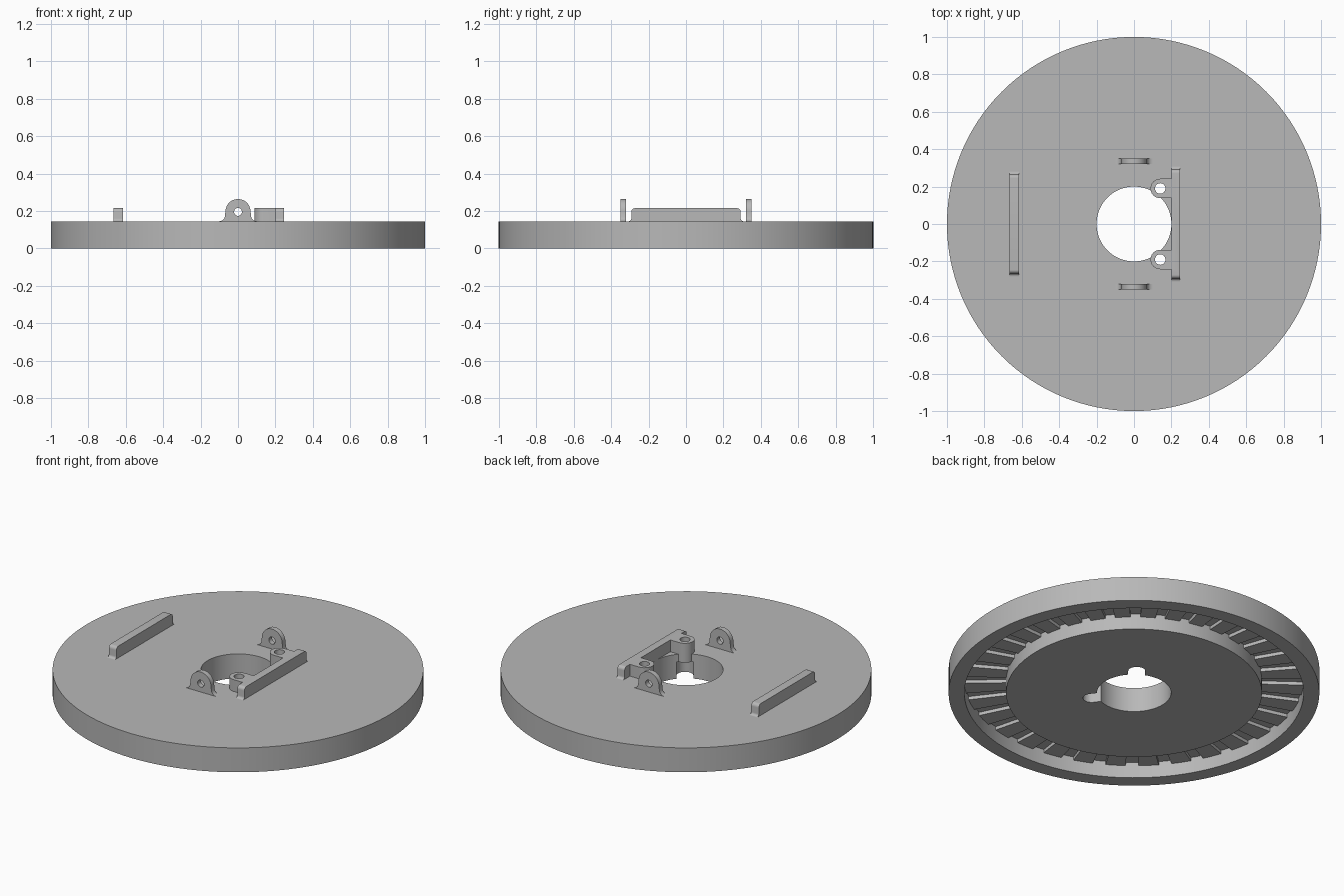
import bpy, bmesh, math
from math import sin, cos, pi, radians
from mathutils import Vector

if "Cube" in bpy.data.objects:
    bpy.data.objects.remove(bpy.data.objects["Cube"])

grey = bpy.data.materials.new("plain grey")
grey.use_nodes = True
grey.diffuse_color = (0.48, 0.48, 0.48, 1)
grey.node_tree.nodes["Principled BSDF"].inputs["Base Color"].default_value = (0.48, 0.48, 0.48, 1)

DECK, TOP = 0.145, 0.215


def finish(name, bm):
    bmesh.ops.recalc_face_normals(bm, faces=bm.faces)
    mesh = bpy.data.meshes.new(name)
    bm.to_mesh(mesh)
    bm.free()
    mesh.materials.append(grey)
    ob = bpy.data.objects.new(name, mesh)
    bpy.context.collection.objects.link(ob)
    return ob


def prism(name, outline, axis, lo, hi):
    """Extrude a 2D outline along x, y or z from lo to hi."""
    place = {"x": lambda a, b: (lo, a, b), "y": lambda a, b: (a, lo, b), "z": lambda a, b: (a, b, lo)}[axis]
    bm = bmesh.new()
    face = bm.faces.new([bm.verts.new(place(a, b)) for a, b in outline])
    out = bmesh.ops.extrude_face_region(bm, geom=[face])
    step = Vector([(hi - lo) * (axis == k) for k in "xyz"])
    bmesh.ops.translate(bm, vec=step, verts=[v for v in out["geom"] if isinstance(v, bmesh.types.BMVert)])
    return finish(name, bm)


def arc(cx, cy, r, start, end, n=12):
    angles = [radians(start + (end - start) * i / n) for i in range(n + 1)]
    return [(cx + r * cos(a), cy + r * sin(a)) for a in angles]


def circle(cx, cy, r):
    return arc(cx, cy, r, 0, 360, 32)[:-1]


def activate(ob):
    bpy.ops.object.select_all(action="DESELECT")
    ob.select_set(True)
    bpy.context.view_layer.objects.active = ob


def combine(ob, other, operation):
    mod = ob.modifiers.new("combine", "BOOLEAN")
    mod.operation, mod.object, mod.solver = operation, other, "EXACT"
    activate(ob)
    bpy.ops.object.modifier_apply(modifier=mod.name)
    bpy.data.objects.remove(other)


def smooth(ob):
    activate(ob)
    bpy.ops.object.shade_smooth_by_angle(angle=radians(30))


def lathe(name, profile, n=128):
    bm = bmesh.new()
    rings = [[bm.verts.new((r * cos(2 * pi * i / n), r * sin(2 * pi * i / n), z)) for r, z in profile]
             for i in range(n)]
    for i in range(n):
        a, b = rings[i], rings[(i + 1) % n]
        for j in range(len(profile)):
            k = (j + 1) % len(profile)
            bm.faces.new((a[j], b[j], b[k], a[k]))
    return finish(name, bm)


# Disc with centre hole and a ring channel underneath
disc = lathe("disc", [(0.2, 0), (0.69, 0), (0.69, 0.095), (0.915, 0.095),
                      (0.915, 0), (1, 0), (1, DECK), (0.2, DECK)])

# Screw pockets that open from the underside into the centre hole
SCREWS = [(0.14, 0.19), (0.14, -0.19)]
for x, y in SCREWS:
    d = math.degrees(math.atan2(y, x))
    pocket = arc(x, y, 0.046, d - 90, d + 90) + arc(x * 0.5, y * 0.5, 0.046, d + 90, d + 270)
    combine(disc, prism("pocket_cutter", pocket, "z", -0.1, 0.1), "DIFFERENCE")
    combine(disc, prism("screw_cutter", circle(x, y, 0.028), "z", 0.05, 0.3), "DIFFERENCE")
smooth(disc)

# Raised radial teeth on the channel ceiling
TEETH = 32
bm = bmesh.new()
for i in range(TEETH):
    mid = 360 * i / TEETH
    outline = arc(0, 0, 0.92, mid - 3.4, mid + 3.4, 3) + arc(0, 0, 0.685, mid + 3.4, mid - 3.4, 3)
    low = bm.faces.new([bm.verts.new((x, y, 0.075)) for x, y in outline])
    out = bmesh.ops.extrude_face_region(bm, geom=[low])
    bmesh.ops.translate(bm, vec=(0, 0, 0.025), verts=[v for v in out["geom"] if isinstance(v, bmesh.types.BMVert)])
smooth(finish("channel_teeth", bm))


def bar(name, x0, x1, half):
    """Upright bar with rounded top ends and flared feet."""
    side = arc(half + 0.015, DECK + 0.015, 0.015, 270, 180, 6) + arc(half - 0.02, TOP - 0.02, 0.02, 0, 90, 6)
    outline = side + [(-y, z) for y, z in reversed(side)]
    return prism(name, outline, "x", x0, x1)


smooth(bar("plain_bar", -0.665, -0.615, 0.265))

# Bar with two screw bosses
mount = bar("boss_bar", 0.2, 0.247, 0.292)
for x, y in SCREWS:
    outline = arc(x, y, 0.052, 90, 270) + [(0.22, y - 0.052), (0.22, y + 0.052)]
    combine(mount, prism("boss", outline, "z", 0.1, TOP), "UNION")
    combine(mount, prism("screw_cutter", circle(x, y, 0.028), "z", 0, 0.3), "DIFFERENCE")
smooth(mount)

# Pair of rounded pivot lugs with pin holes
flare = arc(0.1, DECK + 0.03, 0.03, 270, 195, 6)
lug_outline = flare + arc(0, 0.197, 0.067, 0, 180, 24) + [(-x, z) for x, z in reversed(flare)]
for name, y in (("back_lug", 0.335), ("front_lug", -0.335)):
    lug = prism(name, lug_outline, "y", y - 0.015, y + 0.015)
    combine(lug, prism("pin_cutter", circle(0, 0.195, 0.021), "y", y - 0.1, y + 0.1), "DIFFERENCE")
    smooth(lug)
